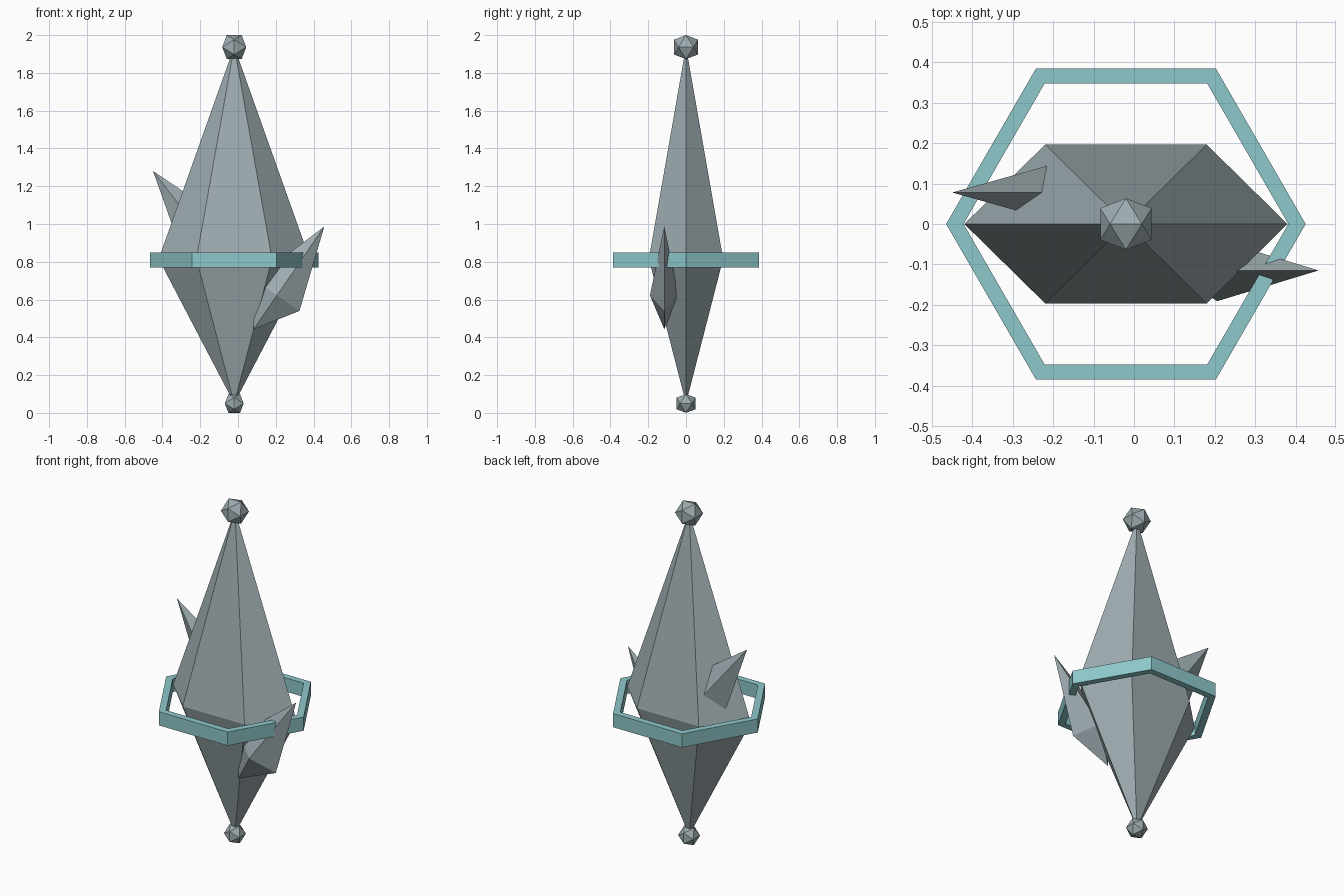
import bpy, bmesh, math
from mathutils import Vector

if "Cube" in bpy.data.objects:
    bpy.data.objects.remove(bpy.data.objects["Cube"])


def material(name, rgb):
    m = bpy.data.materials.new(name)
    m.diffuse_color = (*rgb, 1)
    m.use_nodes = True
    m.node_tree.nodes["Principled BSDF"].inputs["Base Color"].default_value = m.diffuse_color
    return m


GREY = material("grey crystal", (0.34, 0.41, 0.435))
TEAL = material("teal ring", (0.275, 0.58, 0.60))
CX = -0.02  # x of the main axis


def finish(bm, name, mat):
    bmesh.ops.recalc_face_normals(bm, faces=bm.faces)
    me = bpy.data.meshes.new(name)
    bm.to_mesh(me)
    bm.free()
    me.materials.append(mat)
    ob = bpy.data.objects.new(name, me)
    bpy.context.collection.objects.link(ob)
    return ob


def bipyramid(name, a, b, mid, side, depth, n):
    """Double pyramid from tip a to tip b, widest at mid."""
    bm = bmesh.new()
    ring = []
    for i in range(n):
        t = math.tau * i / n
        ring.append(bm.verts.new(mid + side * math.cos(t) + depth * math.sin(t)))
    for tip in (a, b):
        v = bm.verts.new(tip)
        for i in range(n):
            bm.faces.new((v, ring[i], ring[(i + 1) % n]))
    return finish(bm, name, GREY)


def shard(name, tip, direction):
    """Four-sided shard: long point outward, short point inward."""
    tip, d = Vector(tip), Vector(direction).normalized()
    side = Vector((d.z, 0, -d.x)) * 0.145
    bipyramid(name, tip, tip + d * 0.66, tip + d * 0.443, side, Vector((0, 0.076, 0)), 4)


def bead(name, z, r):
    """Icosahedron resting on an edge."""
    phi = (1 + 5 ** 0.5) / 2
    k = r / math.hypot(1, phi)
    bm = bmesh.new()
    for s in (-1, 1):
        for t in (-phi, phi):
            for p in ((s, 0, t), (t, s, 0), (0, t, s)):
                bm.verts.new(Vector(p) * k + Vector((CX, 0, z)))
    bmesh.ops.convex_hull(bm, input=bm.verts)
    finish(bm, name, GREY)


# Main crystal
bipyramid("main_crystal", Vector((CX, 0, 1.94)), Vector((CX, 0, 0.05)),
          Vector((CX, 0, 0.815)), Vector((0.4, 0, 0)), Vector((0, 0.227, 0)), 6)

# Side shards
shard("front_shard", (0.457, -0.115, 0.987), (-0.375, 0, -0.545))
shard("back_shard", (-0.45, 0.078, 1.281), (0.61, 0, -0.79))

# End beads
bead("top_bead", 1.9365, 0.0747)
bead("bottom_bead", 0.05, 0.0585)

# Hexagonal ring
bm = bmesh.new()
loops = []
for i in range(6):
    t = math.tau * i / 6
    loops.append([bm.verts.new((CX + r * math.cos(t), r * math.sin(t), z))
                  for r, z in ((0.402, 0.77), (0.445, 0.77), (0.445, 0.85), (0.402, 0.85))])
for i in range(6):
    p, q = loops[i], loops[(i + 1) % 6]
    for j in range(4):
        k = (j + 1) % 4
        bm.faces.new((p[j], q[j], q[k], p[k]))
finish(bm, "hexagon_ring", TEAL)
